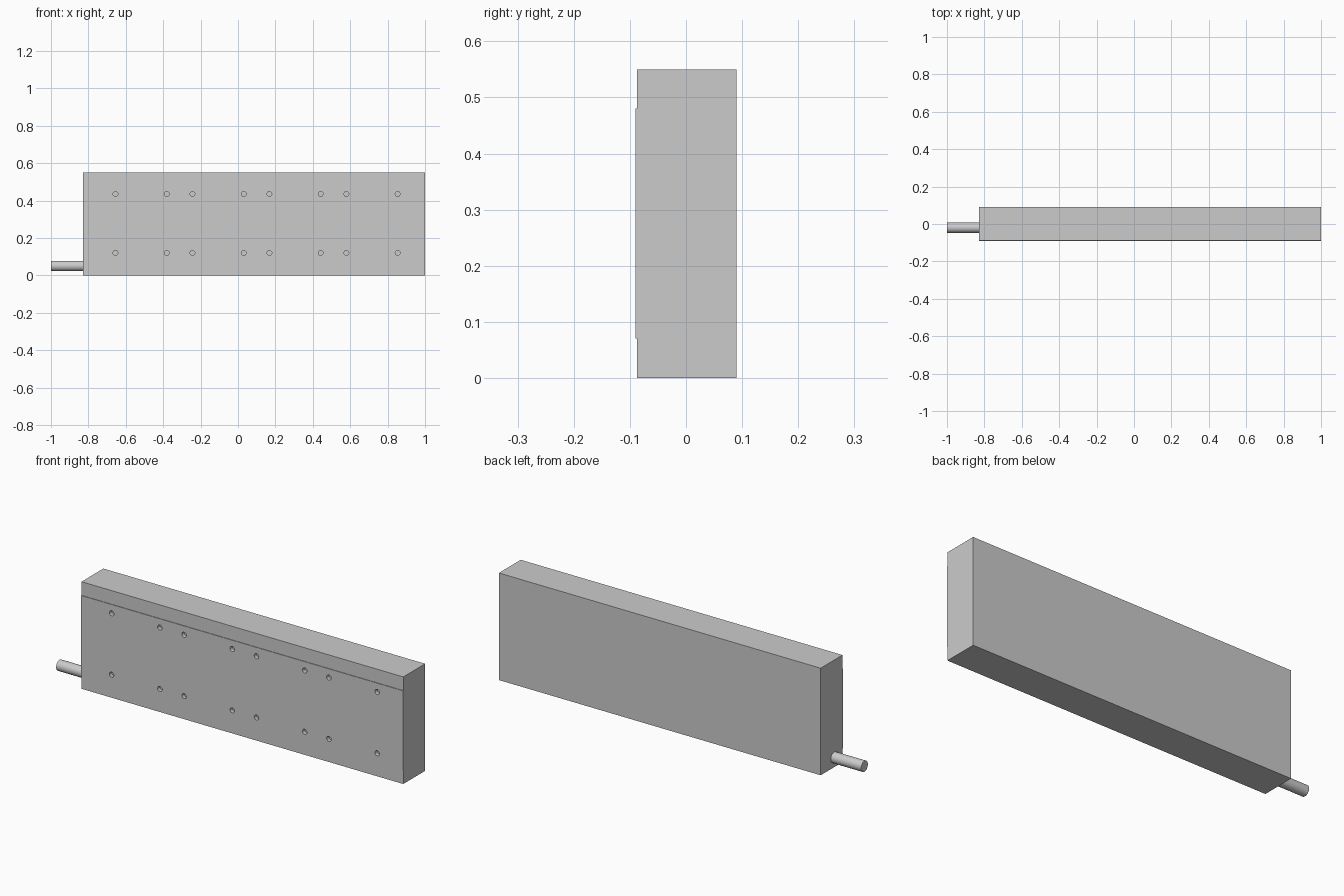
import bpy, bmesh, math
from mathutils import Matrix

if "Cube" in bpy.data.objects:
    bpy.data.objects.remove(bpy.data.objects["Cube"])

X0, X1 = -0.828, 1.0


def make_object(name, bm):
    bmesh.ops.recalc_face_normals(bm, faces=bm.faces)
    mesh = bpy.data.meshes.new(name)
    bm.to_mesh(mesh)
    bm.free()
    ob = bpy.data.objects.new(name, mesh)
    bpy.context.collection.objects.link(ob)
    return ob


def add_cylinder(bm, radius, depth, location, rotation, sides):
    mat = Matrix.Translation(location) @ rotation
    bmesh.ops.create_cone(bm, cap_ends=True, segments=sides, radius1=radius,
                          radius2=radius, depth=depth, matrix=mat)


def smooth(ob):
    bpy.ops.object.select_all(action='DESELECT')
    ob.select_set(True)
    bpy.context.view_layer.objects.active = ob
    bpy.ops.object.shade_smooth_by_angle(angle=math.radians(30))


# Housing: side profile with a slightly raised front panel, extruded along x
profile = [(0.09, 0), (0.09, 0.55), (-0.087, 0.55), (-0.087, 0.48),
           (-0.09, 0.48), (-0.09, 0.07), (-0.087, 0.07), (-0.087, 0)]
bm = bmesh.new()
face = bm.faces.new([bm.verts.new((X0, y, z)) for y, z in profile])
ext = bmesh.ops.extrude_face_region(bm, geom=[face])
bmesh.ops.translate(bm, vec=(X1 - X0, 0, 0),
                    verts=[v for v in ext['geom'] if isinstance(v, bmesh.types.BMVert)])
housing = make_object("housing", bm)

# Blind screw holes: four groups of four on the front panel
bm = bmesh.new()
along_y = Matrix.Rotation(math.pi / 2, 4, 'X')
for i in range(4):
    for dx in (0, 0.274):
        for z in (0.12, 0.435):
            add_cylinder(bm, 0.013, 0.04, (-0.655 + 0.4115 * i + dx, -0.09, z), along_y, 24)
cutter = make_object("hole_cutter", bm)
cutter.hide_render = True
cutter.hide_set(True)
cut = housing.modifiers.new("holes", 'BOOLEAN')
cut.operation = 'DIFFERENCE'
cut.solver = 'EXACT'
cut.object = cutter
bpy.context.view_layer.objects.active = housing
housing.select_set(True)
bpy.ops.object.modifier_apply(modifier=cut.name)
bpy.data.objects.remove(cutter)
smooth(housing)

# Round connecting pipe on the left end
bm = bmesh.new()
along_x = Matrix.Rotation(math.pi / 2, 4, 'Y')
add_cylinder(bm, 0.0275, X0 + 1, ((X0 - 1) / 2, -0.02, 0.05), along_x, 48)
smooth(make_object("pipe", bm))
